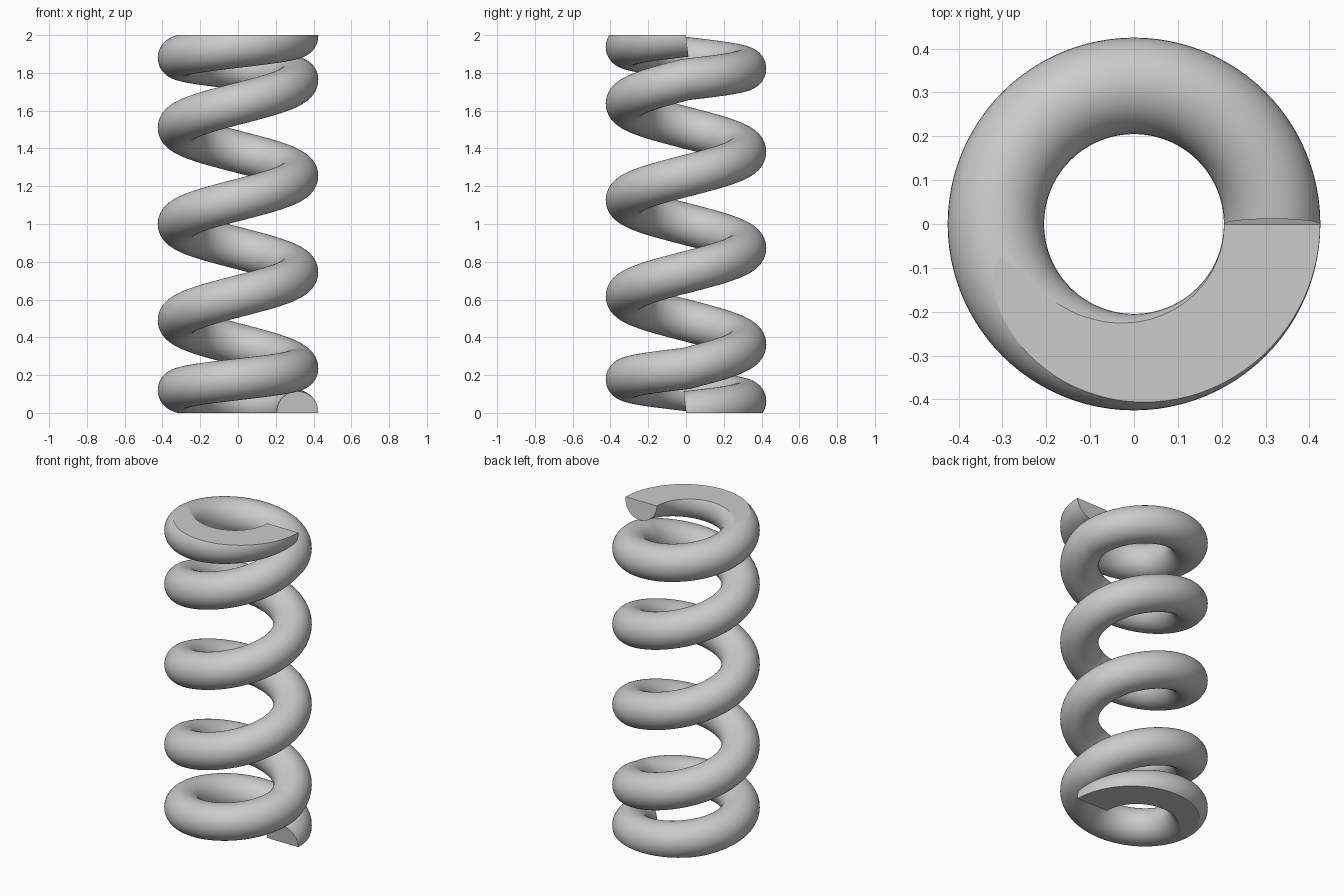
import bpy, bmesh, math
from mathutils import Vector

cube = bpy.data.objects.get("Cube")
if cube:
    bpy.data.objects.remove(cube, do_unlink=True)

HEIGHT, COIL_R, WIRE_R = 2.0, 0.315, 0.11
TURNS, STEPS, SIDES = 5, 96, 40
END_Z, END_PITCH = 0.005, 0.23      # closely wound first and last turn
MID_PITCH = (HEIGHT - 2 * (END_Z + END_PITCH)) / (TURNS - 2)


def coil_height(t):
    """Height of the wire centre after t turns."""
    if t <= 1:
        return END_Z + END_PITCH * t
    if t >= TURNS - 1:
        return HEIGHT - END_Z - END_PITCH * (TURNS - t)
    return END_Z + END_PITCH + MID_PITCH * (t - 1)


def wire_ring(bm, t):
    """Circle of vertices square to the wire."""
    a = math.tau * t
    out = Vector((math.cos(a), math.sin(a), 0))
    rise = (coil_height(t + 0.06) - coil_height(t - 0.06)) / 0.12
    along = Vector((-out.y, out.x, rise / (math.tau * COIL_R))).normalized()
    up = out.cross(along)
    centre = out * COIL_R + Vector((0, 0, coil_height(t)))
    ring = []
    for i in range(SIDES):
        b = math.tau * i / SIDES
        ring.append(bm.verts.new(centre + WIRE_R * (out * math.cos(b) + up * math.sin(b))))
    return ring


# Swept wire
bm = bmesh.new()
rings = [wire_ring(bm, i / STEPS) for i in range(TURNS * STEPS + 1)]
for low, high in zip(rings, rings[1:]):
    for i in range(SIDES):
        j = (i + 1) % SIDES
        bm.faces.new((low[i], low[j], high[j], high[i])).smooth = True

# Cut wire ends
caps = [bm.faces.new(rings[0]), bm.faces.new(rings[-1])]
for cap in caps:
    cap.smooth = False

# Ground flat seats at the bottom and top
for z, direction in ((0, -1), (HEIGHT, 1)):
    geom = bm.verts[:] + bm.edges[:] + bm.faces[:]
    cut = bmesh.ops.bisect_plane(bm, geom=geom, plane_co=(0, 0, z),
                                 plane_no=(0, 0, direction), clear_outer=True)
    rim = [e for e in cut["geom_cut"] if isinstance(e, bmesh.types.BMEdge)]
    seat = bmesh.ops.triangle_fill(bm, edges=rim, use_beauty=True,
                                   normal=(0, 0, direction))
    for item in seat["geom"]:
        if isinstance(item, bmesh.types.BMFace):
            item.smooth = False
bmesh.ops.recalc_face_normals(bm, faces=bm.faces[:])

# Crisp borders around the flat faces
for edge in bm.edges:
    edge.smooth = all(f.smooth for f in edge.link_faces)

mesh = bpy.data.meshes.new("coil_spring")
bm.to_mesh(mesh)
bm.free()
spring = bpy.data.objects.new("coil_spring", mesh)
bpy.context.collection.objects.link(spring)

# Plain grey steel
steel = bpy.data.materials.new("grey_steel")
steel.use_nodes = True
colour = (0.6, 0.6, 0.6, 1)
steel.diffuse_color = colour
steel.node_tree.nodes["Principled BSDF"].inputs["Base Color"].default_value = colour
mesh.materials.append(steel)
